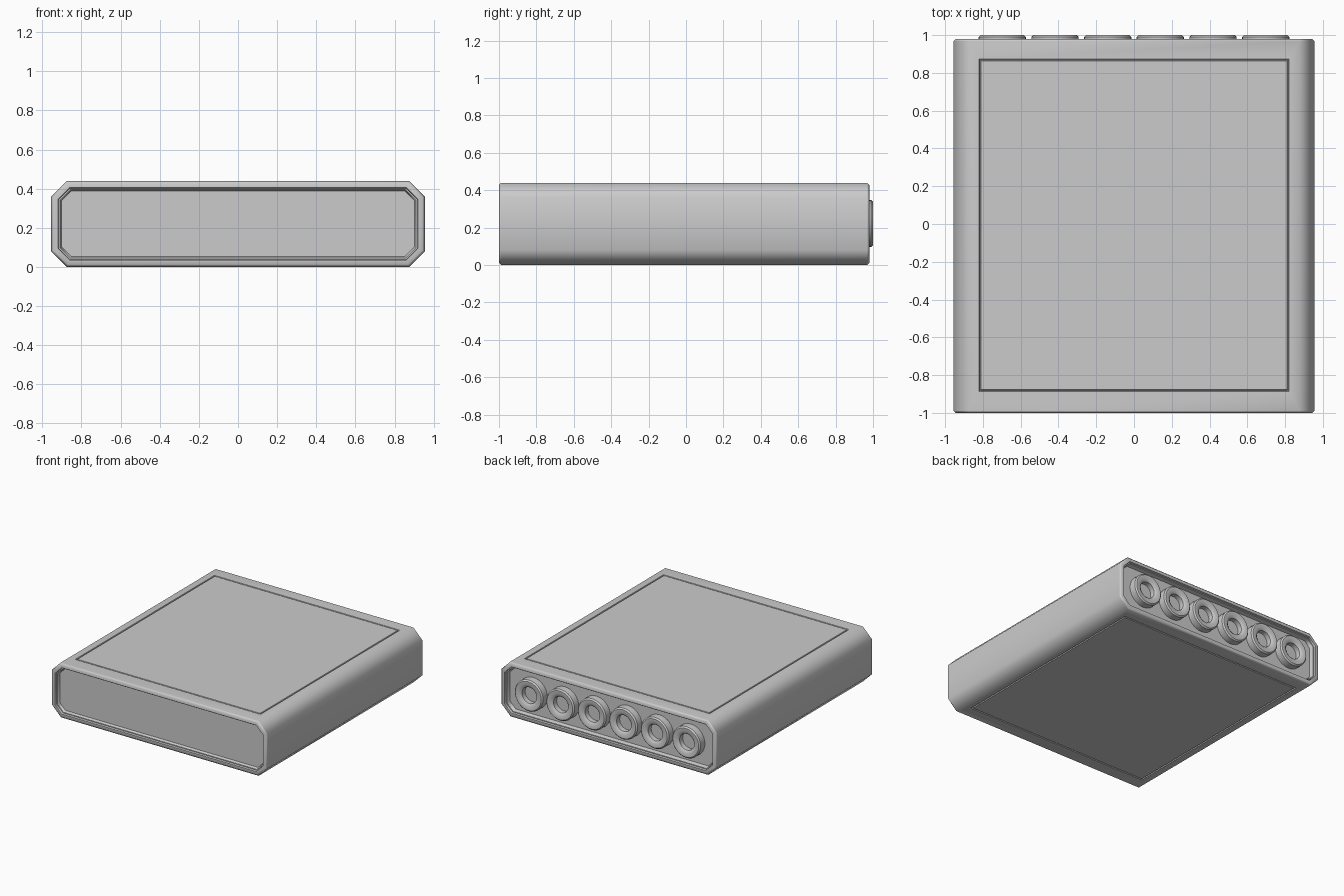
import bpy, bmesh, math

cube = bpy.data.objects.get("Cube")
if cube:
    bpy.data.objects.remove(cube, do_unlink=True)

grey = bpy.data.materials.new("light grey")
grey.use_nodes = True
grey.diffuse_color = (0.6, 0.6, 0.6, 1)
grey.node_tree.nodes["Principled BSDF"].inputs["Base Color"].default_value = (0.6, 0.6, 0.6, 1)

HALF_W, HALF_H, CHAMFER = 0.955, 0.22, 0.08


def finish(bm, name, angle):
    bmesh.ops.recalc_face_normals(bm, faces=bm.faces)
    mesh = bpy.data.meshes.new(name)
    bm.to_mesh(mesh)
    bm.free()
    mesh.materials.append(grey)
    obj = bpy.data.objects.new(name, mesh)
    bpy.context.collection.objects.link(obj)
    bpy.ops.object.select_all(action='DESELECT')
    obj.select_set(True)
    bpy.context.view_layer.objects.active = obj
    bpy.ops.object.shade_smooth_by_angle(angle=math.radians(angle))
    mod = obj.modifiers.new("weighted normals", 'WEIGHTED_NORMAL')
    mod.keep_sharp = True
    return obj


def octagon(bm, y, inset):
    """Chamfered rectangle, shrunk evenly by inset."""
    w, h = HALF_W - inset, HALF_H - inset
    c = CHAMFER - inset * (2 - math.sqrt(2))
    quarter = [(w, h - c), (w - c, h)]
    pts = quarter + [(-x, z) for x, z in reversed(quarter)]
    pts += [(-x, -z) for x, z in pts]
    return [bm.verts.new((x, y, z + HALF_H)) for x, z in pts]


# Case: chamfered sleeve with a stepped recess at each end
front = [(-0.965, 0.053), (-0.985, 0.045), (-0.985, 0.038), (-1.0, 0.035), (-1.0, 0.012), (-0.988, 0)]
back = [(0.968, 0), (0.98, 0.012), (0.98, 0.035), (0.965, 0.038), (0.965, 0.045), (0.935, 0.053)]
bm = bmesh.new()
loops = [octagon(bm, y, d) for y, d in front + back]
for a, b in zip(loops, loops[1:]):
    for i in range(8):
        j = (i + 1) % 8
        bm.faces.new((a[i], a[j], b[j], b[i]))
bm.faces.new(loops[0])
bm.faces.new(loops[-1])
bmesh.ops.recalc_face_normals(bm, faces=bm.faces)

# Engraved panel line on the top and the underside
panels = [f for f in bm.faces if abs(f.normal.z) > 0.99 and f.calc_area() > 1]
for f in panels:
    bmesh.ops.inset_individual(bm, faces=[f], thickness=0.077)
    for v in f.verts:
        v.co.y = 0.874 if v.co.y > 0 else -0.888
    for thickness, depth in ((0.006, -0.012), (0.004, 0), (0.006, 0.012)):
        bmesh.ops.inset_individual(bm, faces=[f], thickness=thickness, depth=depth)
finish(bm, "case", 50)

# Row of round sockets on the back panel
profile = [(0.125, 0.93), (0.125, 0.99), (0.115, 1.0), (0.085, 1.0), (0.065, 0.985), (0.065, 0.945)]
SIDES = 32
for n in range(6):
    cx = (n - 2.5) * 0.279
    bm = bmesh.new()
    rings = []
    for r, y in profile:
        angles = [2 * math.pi * k / SIDES for k in range(SIDES)]
        rings.append([bm.verts.new((cx + r * math.cos(t), y, 0.222 + r * math.sin(t))) for t in angles])
    for a, b in zip(rings, rings[1:]):
        for i in range(SIDES):
            j = (i + 1) % SIDES
            bm.faces.new((a[i], a[j], b[j], b[i]))
    bm.faces.new(rings[0])
    bm.faces.new(rings[-1])
    finish(bm, f"socket_{n + 1}", 40)
